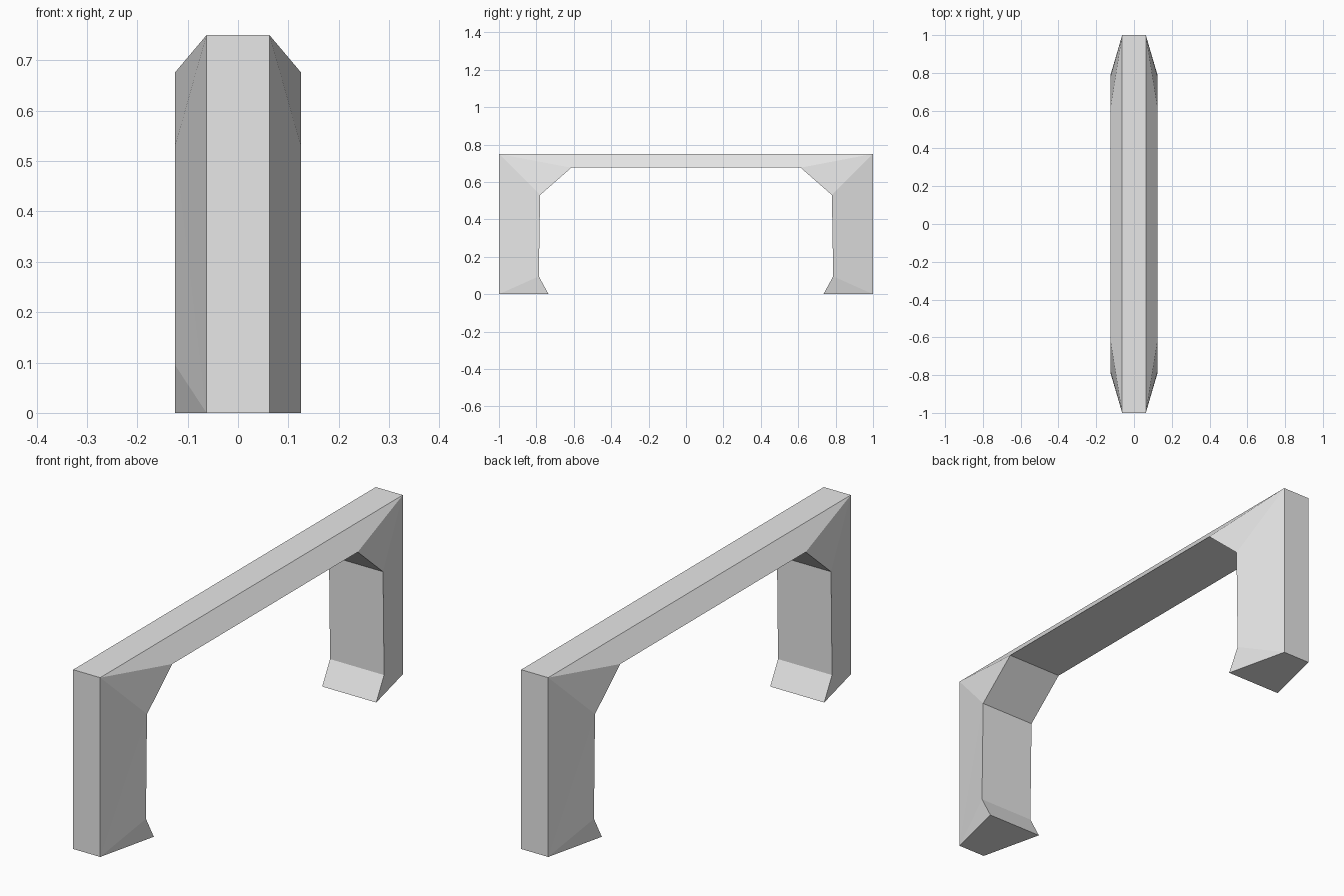
import bpy
import bmesh

cube = bpy.data.objects.get("Cube")
if cube:
    bpy.data.objects.remove(cube)

# Single plain grey
grey = bpy.data.materials.new("light grey")
grey.use_nodes = True
colour = (0.8, 0.8, 0.8, 1)
grey.diffuse_color = colour
grey.node_tree.nodes["Principled BSDF"].inputs["Base Color"].default_value = colour

OUTER, INNER = 0.0625, 0.125   # half widths of the outer and inner faces

# Inner edge of the handle at the back end: foot tip, ankle, knee, bar underside
half = [(0.735, 0), (0.787, 0.095), (0.78, 0.53), (0.613, 0.676)]
inner = half + [(-y, z) for y, z in reversed(half)]
outer = [(1, 0), (1, 0.75), (-1, 0.75), (-1, 0)]

bm = bmesh.new()


def add_rim(points, width):
    """One vertex pair (left, right) for each profile point."""
    return [[bm.verts.new((s * width, y, z)) for s in (1, -1)] for y, z in points]


rim_in, rim_out = add_rim(inner, INNER), add_rim(outer, OUTER)

# Strips across the width: outer faces, inner faces and the two foot soles
loop = rim_out + rim_in[::-1]
for a, b in zip(loop, loop[1:] + loop[:1]):
    bm.faces.new((a[0], a[1], b[1], b[0]))

# Sloping flanks on both sides, fanned from the outer corners
for side in (0, 1):
    i = [pair[side] for pair in rim_in]
    o = [pair[side] for pair in rim_out]
    for foot, corner, (tip, ankle, knee, under) in (
            (o[0], o[1], i[:4]), (o[3], o[2], i[:3:-1])):
        bm.faces.new((foot, tip, ankle))
        bm.faces.new((foot, ankle, knee))
        bm.faces.new((foot, knee, corner))
        bm.faces.new((corner, knee, under))
    bm.faces.new((o[1], i[3], i[4], o[2]))

bmesh.ops.recalc_face_normals(bm, faces=bm.faces[:])
mesh = bpy.data.meshes.new("handle")
bm.to_mesh(mesh)
bm.free()
mesh.materials.append(grey)
handle = bpy.data.objects.new("handle", mesh)
bpy.context.collection.objects.link(handle)
